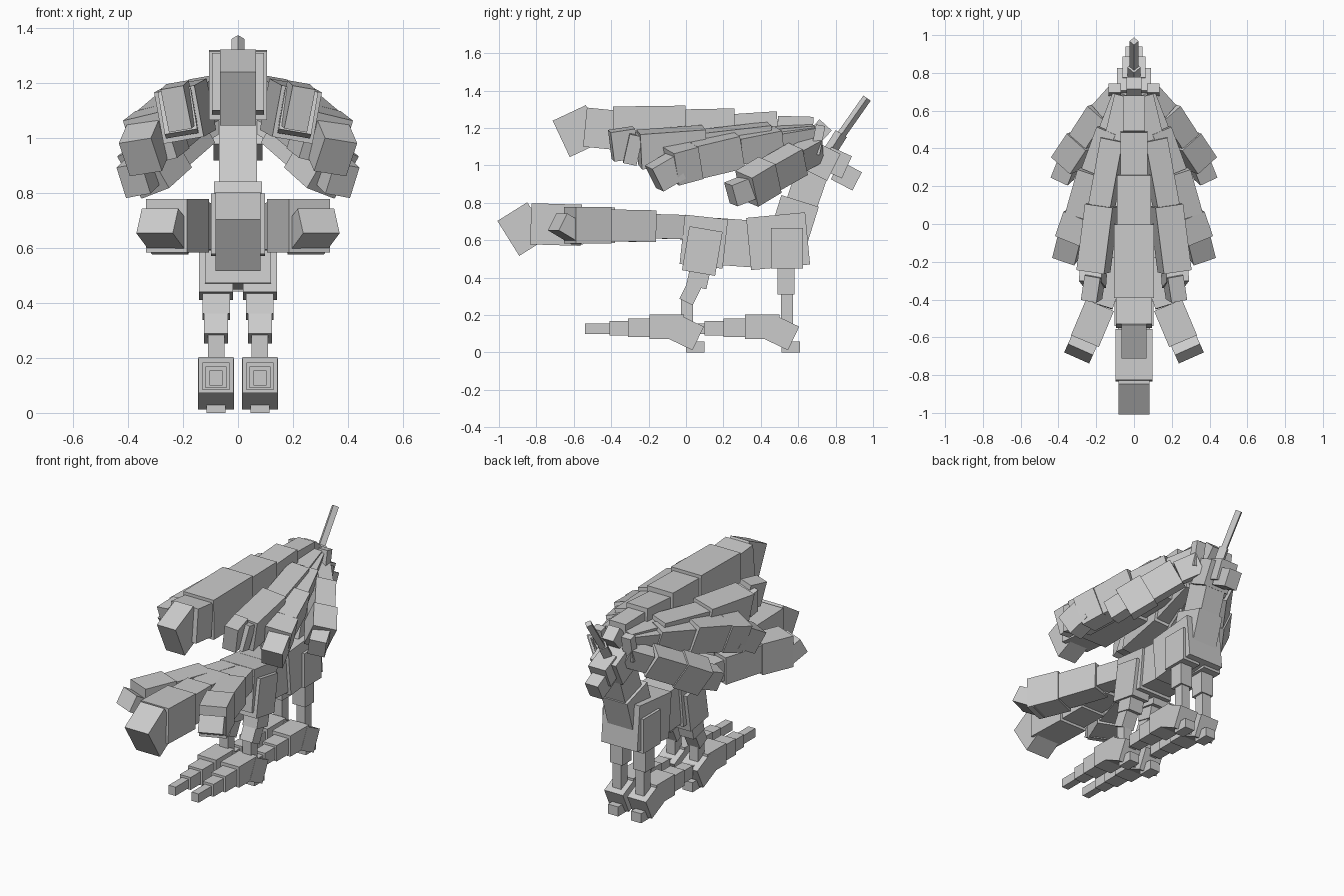
import bpy, bmesh, math
from mathutils import Vector, Matrix

cube = bpy.data.objects.get("Cube")
if cube:
    bpy.data.objects.remove(cube, do_unlink=True)

GRAY = (0.6, 0.6, 0.6, 1)
mat = bpy.data.materials.new("plain_gray")
mat.use_nodes = True
mat.diffuse_color = GRAY
mat.node_tree.nodes["Principled BSDF"].inputs["Base Color"].default_value = GRAY


def add_box(bm, start, end, width, height, roll=0):
    """Box running from start to end, rolled about its own axis."""
    a, b = Vector(start), Vector(end)
    axis = (b - a).normalized()
    side = axis.cross(Vector((0, 0, 1)))
    if side.length < 0.01:
        side = Vector((1, 0, 0))
    side.normalize()
    up = side.cross(axis)
    spin = Matrix.Rotation(math.radians(-roll), 3, axis)
    rot = Matrix((spin @ side, axis, spin @ up)).transposed().to_4x4()
    size = Matrix.Diagonal((width, (b - a).length, height, 1))
    bmesh.ops.create_cube(bm, size=1, matrix=Matrix.Translation((a + b) / 2) @ rot @ size)


def make(name, boxes, mirror=False):
    """One object from a list of boxes, optionally with its mirrored twin."""
    for label, sign in (("left_", 1), ("right_", -1)) if mirror else (("", 1),):
        bm = bmesh.new()
        for b in boxes:
            add_box(bm, *b)
        bmesh.ops.scale(bm, vec=(sign, 1, 1), verts=bm.verts)
        bmesh.ops.recalc_face_normals(bm, faces=bm.faces)
        mesh = bpy.data.meshes.new(label + name)
        bm.to_mesh(mesh)
        bm.free()
        mesh.materials.append(mat)
        bpy.context.collection.objects.link(bpy.data.objects.new(label + name, mesh))


def lock(name, points, sizes, roll=0, mirror=False):
    """Chain of boxes along a path, one (width, height) per link."""
    links = [(p, q, w, h, roll) for p, q, (w, h) in zip(points, points[1:], sizes)]
    make(name, links, mirror)


# Body
make("chest", [((0, .335, .58), (0, .65, .61), .25, .28)])
make("belly", [((0, .15, .595), (0, .36, .58), .21, .25)])
make("rump", [((0, -.02, .605), (0, .21, .58), .24, .265)])

# Neck and head
make("neck_base", [((0, .55, .62), (0, .61, .81), .175, .21)])
make("neck", [((0, .61, .77), (0, .72, 1.09), .14, .17)])
make("head", [((0, .67, 1.05), (0, .79, .99), .18, .16),
              ((0, .75, 1.04), (0, .86, .99), .12, .13)])
make("muzzle", [((0, .80, .975), (0, .915, .915), .09, .11)])
make("horn", [((0, .76, 1.06), (0, .83, 1.17), .05, .05, 45),
              ((0, .81, 1.135), (0, .968, 1.36), .034, .034, 45)])
make("ear", [((.102, .69, 1.06), (.102, .72, 1.215), .065, .05)], True)

# Legs: each has a thigh, knee, shin and hoof
X = .08
make("front_leg", [((X, .54, .665), (X, .54, .45), .125, .17),
                   ((X, .535, .46), (X, .535, .31), .087, .09),
                   ((X, .54, .32), (X, .54, .15), .06, .065)], True)
make("hind_leg", [((X, .107, .66), (X, .067, .425), .125, .18),
                  ((X, .075, .44), (X, .055, .35), .1, .11),
                  ((X, .06, .39), (X, .0, .27), .087, .08),
                  ((X, .005, .3), (X, .005, .15), .06, .065)], True)
for name, y in (("front", 0), ("hind", -.51)):
    make(name + "_hoof", [((X, y + .51, .03), (X, y + .61, .03), .07, .06)], True)
    # Feathering trails backward from the fetlock in shrinking steps
    make(name + "_feathering", [
        ((X, y + .45, .135), (X, y + .575, .075), .13, .14),
        ((X, y + .315, .138), (X, y + .50, .138), .128, .13),
        ((X, y + .20, .133), (X, y + .32, .133), .098, .1),
        ((X, y + .10, .13), (X, y + .22, .13), .075, .078),
        ((X, y - .03, .127), (X, y + .11, .127), .048, .055)], True)

# Mane: a crest down the middle and three locks on each side
lock("mane_crest",
     [(0, .745, 1.15), (0, .68, 1.21), (0, .49, 1.215), (0, .26, 1.2), (0, 0, 1.195),
      (0, -.39, 1.19), (0, -.54, 1.205)],
     [(.08, .1), (.115, .1), (.145, .15), (.18, .21), (.21, .25), (.19, .21)])
make("mane_crest_tip", [((0, -.49, 1.225), (0, -.667, 1.142), .13, .215)])
lock("upper_mane",
     [(.05, .68, 1.17), (.105, .45, 1.15), (.17, .1, 1.11), (.215, -.25, 1.085), (.22, -.32, 1.1)],
     [(.09, .1), (.12, .15), (.15, .19), (.12, .16)], 10, True)
make("upper_mane_tip", [((.205, -.27, 1.125), (.225, -.4, 1.105), .085, .16, 10)], True)
lock("middle_mane",
     [(.06, .68, 1.16), (.13, .5, 1.13), (.21, .28, 1.085), (.275, .05, 1.03), (.32, -.08, .995)],
     [(.09, .1), (.11, .14), (.14, .18), (.16, .18)], 13, True)
make("middle_mane_tip", [((.325, -.05, 1.0), (.355, -.17, .93), .125, .14, 10)], True)
lock("lower_mane",
     [(.075, .70, 1.09), (.165, .60, 1.035), (.262, .45, .95), (.345, .325, .875)],
     [(.09, .13), (.12, .16), (.14, .18)], 18, True)
make("lower_mane_tip", [((.34, .34, .885), (.38, .24, .845), .1, .12, 10)], True)

# Tail: a middle lock and one on each side
lock("tail_middle",
     [(0, .02, .67), (0, -.18, .68), (0, -.38, .68), (0, -.56, .68), (0, -.83, .688)],
     [(.11, .12), (.14, .16), (.17, .19), (.195, .22)])
make("tail_middle_tip", [((0, -.79, .71), (0, -.95, .61), .165, .22)])
lock("tail_side",
     [(.05, 0, .67), (.1, -.18, .675), (.18, -.43, .68), (.26, -.62, .68)],
     [(.11, .13), (.14, .17), (.16, .195)], 0, True)
make("tail_side_tip", [((.255, -.6, .705), (.275, -.645, .615), .145, .16)], True)
